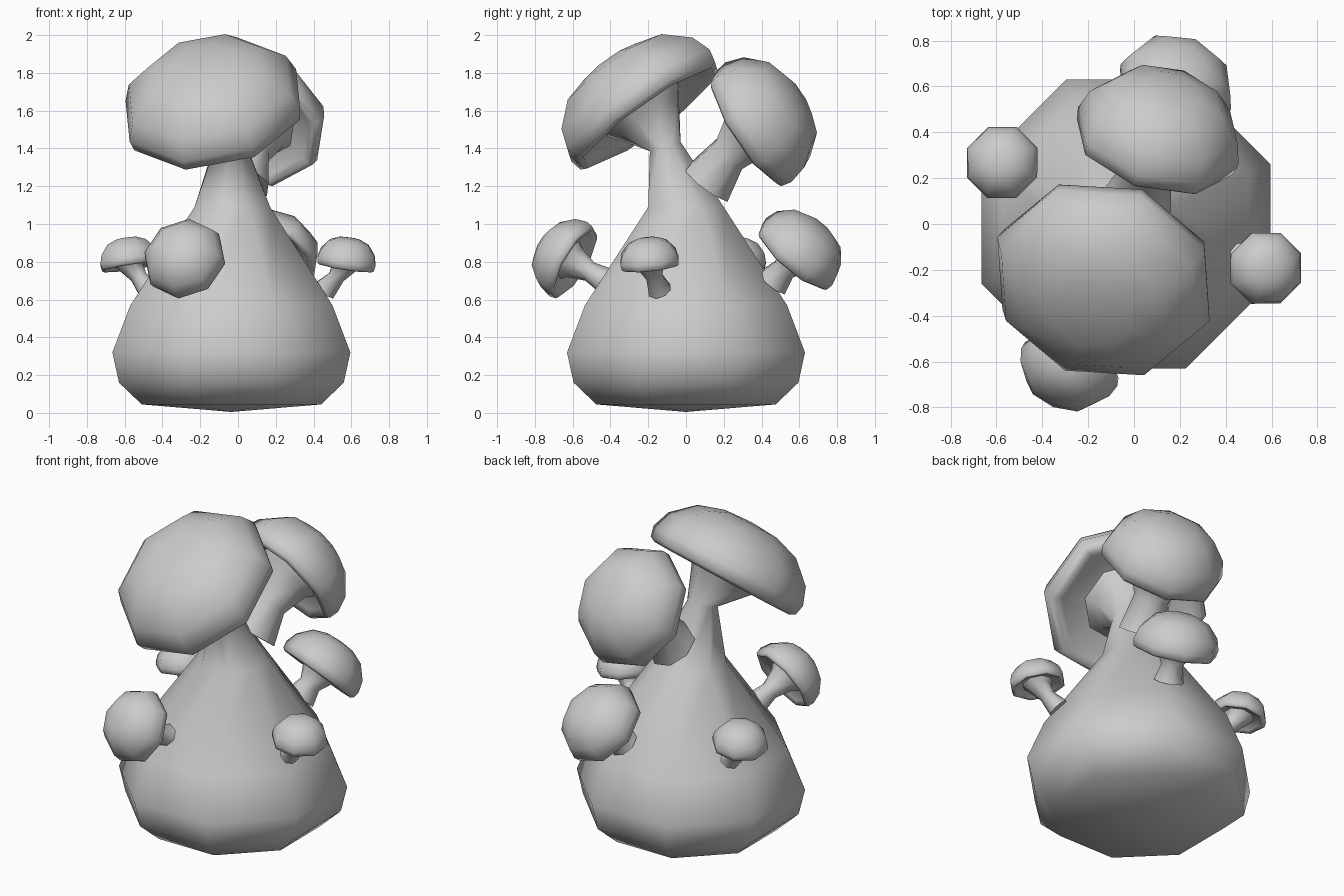
import bpy
import bmesh
import math
from mathutils import Vector

SIDES = 8
UP = Vector((0, 0, 1))

old = bpy.data.objects.get("Cube")
if old:
    bpy.data.objects.remove(old, do_unlink=True)

grey = bpy.data.materials.new("plain_grey")
grey.use_nodes = True
grey.diffuse_color = (0.6, 0.6, 0.6, 1)
grey.node_tree.nodes["Principled BSDF"].inputs["Base Color"].default_value = (0.6, 0.6, 0.6, 1)


def loft(name, rings):
    """Skin octagonal rings of (centre, axis, half width); end rings are filled, zero width is a tip."""
    bm = bmesh.new()
    loops = []
    for centre, axis, width in rings:
        turn = UP.rotation_difference(Vector(axis).normalized())
        if width == 0:
            loops.append([bm.verts.new(centre)] * SIDES)
            continue
        r = width / math.cos(math.pi / SIDES)
        angles = [math.tau * (i + 0.5) / SIDES for i in range(SIDES)]
        loops.append([bm.verts.new(Vector(centre) + turn @ Vector((r * math.cos(a), r * math.sin(a), 0)))
                      for a in angles])
    for low, high in zip(loops, loops[1:]):
        for i in range(SIDES):
            j = (i + 1) % SIDES
            bm.faces.new(dict.fromkeys((low[i], low[j], high[j], high[i])))
    for end in (loops[0], loops[-1]):
        if end[0] is not end[1]:
            bm.faces.new(end)
    bmesh.ops.recalc_face_normals(bm, faces=bm.faces)
    for face in bm.faces:
        face.smooth = len(face.verts) < SIDES
    mesh = bpy.data.meshes.new(name)
    bm.to_mesh(mesh)
    bm.free()
    mesh.materials.append(grey)
    obj = bpy.data.objects.new(name, mesh)
    bpy.context.collection.objects.link(obj)
    return obj


def cap(name, centre, axis, width, height):
    """Domed cap with a rolled lip and a shallow hollow underside."""
    centre, axis = Vector(centre), Vector(axis).normalized()
    profile = [(0, 0.18), (0.5, 0.15), (0.8, 0.05), (0.9, -0.03), (0.97, 0.02),
               (1, 0.2), (0.92, 0.5), (0.66, 0.83), (0.35, 0.97), (0, 1)]
    loft(name, [(centre + axis * h * height, axis, w * width) for w, h in profile])


def stem(name, base, top, axis, width):
    """Waisted stem that flares into the underside of its cap."""
    base, top, axis = Vector(base), Vector(top), Vector(axis).normalized()
    lean = (top - base).normalized()
    loft(name, [(base, lean, width),
                (base.lerp(top, 0.55), lean + axis, width * 0.72),
                (top, axis, width * 1.15),
                (top + axis * width * 0.6, axis, width * 1.6)])


# Swollen base tapering into a bent neck under the main cap
main_axis = Vector((-0.18, -0.57, 0.8)).normalized()
main_centre = Vector((-0.12, -0.2, 1.57))
trunk = [((-0.035, 0, z), UP, w) for z, w in
         ((0.005, 0), (0.045, 0.475), (0.16, 0.595), (0.32, 0.63), (0.57, 0.535))]
trunk += [((-0.03, 0, 1.09), UP, 0.2),
          ((-0.04, -0.11, 1.41), (0, -0.3, 1), 0.085),
          (main_centre - main_axis * 0.02, main_axis, 0.18),
          (main_centre + main_axis * 0.08, main_axis, 0.25)]
loft("trunk", trunk)
cap("main_cap", main_centre, main_axis, 0.46, 0.36)

# Side mushrooms: name, stem base, cap centre, cap axis, cap width, cap height, stem width
mushrooms = [
    ("upper_back", (0.02, 0.11, 1.21), (0.09, 0.33, 1.505), (0.24, 0.82, 0.52), 0.345, 0.33, 0.14),
    ("front", (-0.2, -0.41, 0.69), (-0.27, -0.59, 0.795), (-0.3, -0.82, 0.48), 0.208, 0.21, 0.07),
    ("back", (0.12, 0.46, 0.69), (0.17, 0.57, 0.82), (0.27, 0.63, 0.73), 0.24, 0.23, 0.085),
    ("left", (0.46, -0.14, 0.65), (0.57, -0.19, 0.775), (0.15, -0.1, 0.98), 0.155, 0.155, 0.06),
    ("right", (-0.47, 0.22, 0.65), (-0.57, 0.265, 0.775), (-0.15, 0.1, 0.98), 0.155, 0.155, 0.06),
]
for name, base, centre, axis, width, height, thick in mushrooms:
    stem(name + "_stem", base, centre, axis, thick)
    cap(name + "_cap", centre, axis, width, height)
